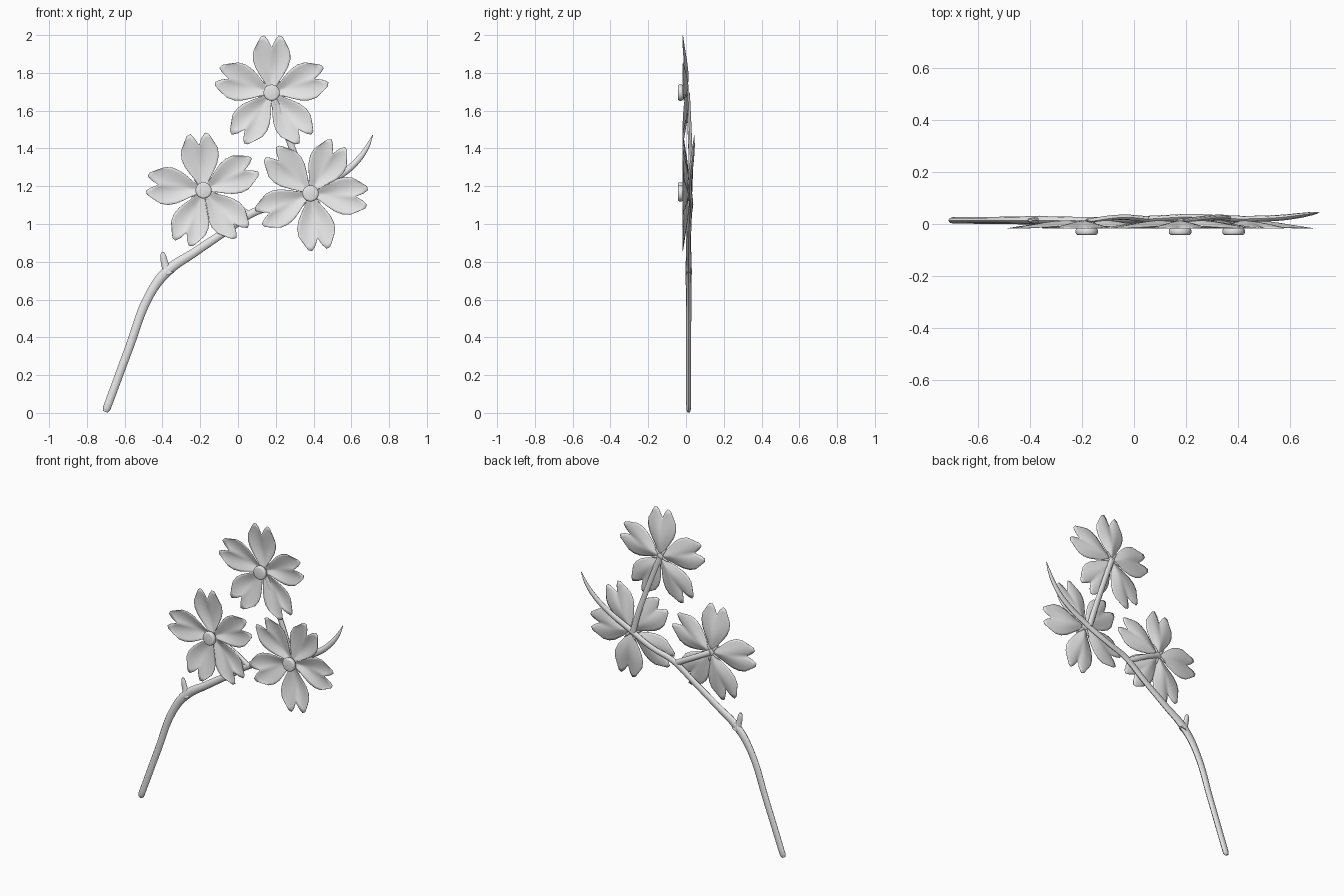
import bpy, bmesh, math
from mathutils import Matrix, Vector

cube = bpy.data.objects.get("Cube")
if cube:
    bpy.data.objects.remove(cube, do_unlink=True)

grey = bpy.data.materials.new("plain grey")
grey.use_nodes = True
grey.diffuse_color = (0.8, 0.8, 0.8, 1)
grey.node_tree.nodes["Principled BSDF"].inputs["Base Color"].default_value = (0.8, 0.8, 0.8, 1)

FLAT = 0.6  # wood is flattened front to back


def add_mesh(name, mesh, angle=40):
    mesh.materials.clear()
    mesh.materials.append(grey)
    obj = bpy.data.objects.new(name, mesh)
    bpy.context.collection.objects.link(obj)
    bpy.ops.object.select_all(action='DESELECT')
    obj.select_set(True)
    bpy.context.view_layer.objects.active = obj
    bpy.ops.object.shade_smooth_by_angle(angle=math.radians(angle))
    return obj


def tube(name, points):
    """Tapered, flattened stem through (x, y, z, radius) points."""
    curve = bpy.data.curves.new(name, 'CURVE')
    curve.dimensions = '3D'
    curve.bevel_depth = 1
    curve.bevel_resolution = 2
    curve.resolution_u = 5
    curve.use_fill_caps = True
    spline = curve.splines.new('BEZIER')
    spline.bezier_points.add(len(points) - 1)
    for bp, (x, y, z, r) in zip(spline.bezier_points, points):
        bp.co = (x, y / FLAT, z)
        bp.radius = r
        bp.handle_left_type = bp.handle_right_type = 'AUTO'
    temp = bpy.data.objects.new("temp", curve)
    bpy.context.collection.objects.link(temp)
    deps = bpy.context.evaluated_depsgraph_get()
    mesh = bpy.data.meshes.new_from_object(temp.evaluated_get(deps))
    bpy.data.objects.remove(temp, do_unlink=True)
    mesh.transform(Matrix.Diagonal((1, FLAT, 1, 1)))
    mesh.name = name
    return add_mesh(name, mesh, 50)


def sample(table, t):
    """Linear lookup in an evenly spaced table, t from 0 to 1."""
    f = t * (len(table) - 1)
    i = min(int(f), len(table) - 2)
    return table[i] + (table[i + 1] - table[i]) * (f - i)


# Petal outline: half width along the length, and reach from midrib to side
WIDTH = (0.012, 0.034, 0.062, 0.086, 0.099, 0.098, 0.078)
REACH = (0.24, 0.28, 0.303, 0.295, 0.258)
ROWS, COLS = 12, 16


def petal(name, centre, angle):
    """Cupped petal with a notched tip, growing outward at the given angle."""
    bm = bmesh.new()
    grid = []
    for i in range(ROWS + 1):
        t = i / ROWS
        row = []
        for j in range(COLS + 1):
            v = 2 * j / COLS - 1
            along = 0.01 + t * (sample(REACH, abs(v)) - 0.01)
            edge = 0.002 - 0.019 * t ** 0.7
            cup = 0.02 * math.sin(math.pi * t ** 0.8) * (1 - abs(v) ** 1.5)
            row.append(bm.verts.new((along, edge + cup, v * sample(WIDTH, t))))
        grid.append(row)
    for a, b in zip(grid, grid[1:]):
        for j in range(COLS):
            bm.faces.new((a[j], a[j + 1], b[j + 1], b[j]))
    bmesh.ops.recalc_face_normals(bm, faces=bm.faces)
    bm.transform(Matrix.Translation(centre) @ Matrix.Rotation(-math.radians(angle), 4, 'Y'))
    mesh = bpy.data.meshes.new(name)
    bm.to_mesh(mesh)
    bm.free()
    obj = add_mesh(name, mesh)
    solid = obj.modifiers.new("thickness", 'SOLIDIFY')
    solid.thickness = 0.002
    solid.offset = 0


def disc(name, centre, radius, depth, bevel):
    """Rounded button facing the front."""
    bm = bmesh.new()
    bmesh.ops.create_cone(bm, cap_ends=True, segments=24, radius1=radius,
                          radius2=radius, depth=depth)
    rims = [e for e in bm.edges if abs(e.verts[0].co.z - e.verts[1].co.z) < 1e-5]
    bmesh.ops.bevel(bm, geom=rims, offset=bevel, segments=3, profile=0.5, affect='EDGES')
    bm.transform(Matrix.Translation(centre) @ Matrix.Rotation(math.pi / 2, 4, 'X'))
    mesh = bpy.data.meshes.new(name)
    bm.to_mesh(mesh)
    bm.free()
    add_mesh(name, mesh)


def flower(name, x, z, angles):
    centre = Vector((x, 0, z))
    for n, angle in enumerate(angles):
        petal(f"{name}_petal_{n + 1}", centre, angle)
        # small pointed sepal behind each gap
        a = math.radians(angle + 36)
        c, s = math.cos(a), math.sin(a)
        tube(f"{name}_sepal_{n + 1}", [(x, 0.006, z, 0.008),
                                       (x + 0.04 * c, 0.006, z + 0.04 * s, 0.007),
                                       (x + 0.075 * c, 0.001, z + 0.075 * s, 0.001)])
    disc(f"{name}_centre", centre + Vector((0, -0.029, 0)), 0.043, 0.028, 0.01)
    disc(f"{name}_neck", centre + Vector((0, -0.003, 0)), 0.02, 0.034, 0.006)


# Flowers
flower("top_flower", 0.178, 1.695, (90, 18, -54, -126, 162))
flower("right_flower", -0.182, 1.178, (96, 26, -48, -112, 173))
flower("left_flower", 0.384, 1.162, (61, 134, 205, 279, 356))

# Wood
tube("main_branch", [
    (-0.703, 0.014, 0.006, 0.013), (-0.696, 0.014, 0.022, 0.021),
    (-0.578, 0.014, 0.34, 0.022), (-0.468, 0.014, 0.625, 0.024),
    (-0.375, 0.014, 0.75, 0.028), (-0.23, 0.014, 0.85, 0.023),
    (-0.07, 0.015, 0.958, 0.021), (0.08, 0.02, 1.06, 0.021),
    (0.22, 0.027, 1.105, 0.019), (0.385, 0.02, 1.178, 0.02),
    (0.56, 0.024, 1.272, 0.019), (0.64, 0.033, 1.345, 0.016),
    (0.685, 0.04, 1.41, 0.011), (0.713, 0.044, 1.47, 0.002)])
tube("twig_stub", [
    (-0.365, 0.014, 0.735, 0.03), (-0.386, 0.014, 0.785, 0.02),
    (-0.396, 0.014, 0.83, 0.016), (-0.4, 0.014, 0.85, 0.008)])
tube("top_flower_stem", [
    (0.36, 0.022, 1.17, 0.02), (0.325, 0.025, 1.29, 0.019),
    (0.28, 0.022, 1.42, 0.018), (0.18, 0.01, 1.69, 0.018)])
tube("right_flower_stem", [
    (0.06, 0.018, 1.048, 0.019), (-0.05, 0.026, 1.11, 0.017),
    (-0.18, 0.01, 1.178, 0.017)])
